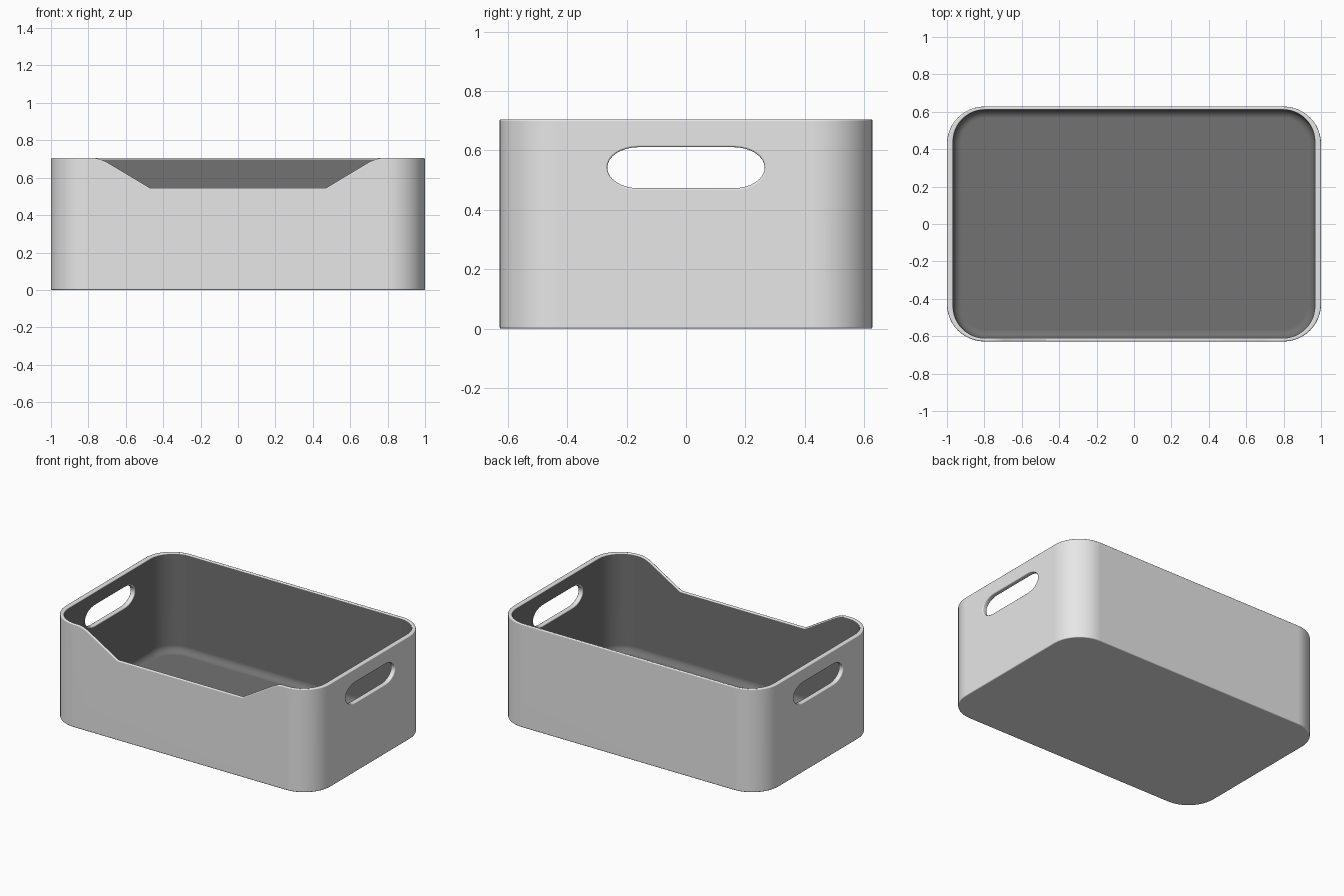
import bpy, bmesh
from math import sin, cos, pi, radians

cube = bpy.data.objects.get("Cube")
if cube:
    bpy.data.objects.remove(cube, do_unlink=True)


def make_material(name, value):
    mat = bpy.data.materials.new(name)
    mat.use_nodes = True
    color = (value, value, value, 1)
    mat.diffuse_color = color
    bsdf = mat.node_tree.nodes["Principled BSDF"]
    bsdf.inputs["Base Color"].default_value = color
    bsdf.inputs["Roughness"].default_value = 0.6
    return mat


light = make_material("light grey shell", 0.8)
dark = make_material("dark grey lining", 0.17)

HEIGHT, HALF_X, HALF_Y, RADIUS = 0.705, 1.0, 0.628, 0.2
WALL_X, WALL_Y, FLOOR, FILLET = 0.033, 0.018, 0.03, 0.045


def rounded_rect(hx, hy, r, steps=12):
    pts = []
    for k, (sx, sy) in enumerate(((1, 1), (-1, 1), (-1, -1), (1, -1))):
        for i in range(steps + 1):
            a = (k + i / steps) * pi / 2
            pts.append((sx * (hx - r) + r * cos(a), sy * (hy - r) + r * sin(a)))
    return pts


def new_object(name, bm, mats):
    bmesh.ops.recalc_face_normals(bm, faces=bm.faces)
    mesh = bpy.data.meshes.new(name)
    bm.to_mesh(mesh)
    bm.free()
    for m in mats:
        mesh.materials.append(m)
    obj = bpy.data.objects.new(name, mesh)
    bpy.context.collection.objects.link(obj)
    return obj


def prism(name, points):
    """Closed solid between two matching loops of points."""
    bm = bmesh.new()
    a, b = [[bm.verts.new(p) for p in loop] for loop in points]
    bm.faces.new(a)
    bm.faces.new(b)
    for i in range(len(a)):
        j = (i + 1) % len(a)
        bm.faces.new((a[i], a[j], b[j], b[i]))
    obj = new_object(name, bm, [light])
    obj.hide_render = True
    return obj


# Box body: rings lofted up the outside, over the rim and down the inside
ix, iy, ir = HALF_X - WALL_X, HALF_Y - WALL_Y, RADIUS - 0.03
levels = [(HALF_X, HALF_Y, RADIUS, 0), (HALF_X, HALF_Y, RADIUS, HEIGHT), (ix, iy, ir, HEIGHT)]
for i in range(7):
    a = i / 6 * pi / 2
    inset = FILLET * (1 - cos(a))
    levels.append((ix - inset, iy - inset, ir - inset, FLOOR + FILLET * (1 - sin(a))))

bm = bmesh.new()
rings = [[bm.verts.new((x, y, z)) for x, y in rounded_rect(hx, hy, r)]
         for hx, hy, r, z in levels]
for k, (low, high) in enumerate(zip(rings, rings[1:])):
    for i in range(len(low)):
        j = (i + 1) % len(low)
        face = bm.faces.new((low[i], low[j], high[j], high[i]))
        face.material_index = 1 if k >= 2 else 0
bm.faces.new(rings[0])
bm.faces.new(rings[-1]).material_index = 1
box = new_object("storage_box", bm, [light, dark])

# Front dip, with eased shoulders
half = [(0.47, 0.545), (0.695, 0.68), (0.715, 0.69), (0.738, 0.699), (0.8, 0.713), (0.8, 0.9)]
outline = half + [(-x, z) for x, z in reversed(half)]
cutters = [prism("front_dip_cutter", [[(x, y, z) for x, z in outline] for y in (-0.8, -0.5)])]

# Oval hand holes through both ends
END, TALL, STRAIGHT, MID = 0.105, 0.069, 0.16, 0.542
oval = []
for side in (1, -1):
    for i in range(17):
        a = -pi / 2 + i / 16 * pi
        oval.append((side * (STRAIGHT + END * cos(a)), MID + side * TALL * sin(a)))
for name, s in (("left", 1), ("right", -1)):
    cutters.append(prism(name + "_hand_hole_cutter",
                         [[(s * x, y, z) for y, z in oval] for x in (0.85, 1.15)]))

for cutter in cutters:
    mod = box.modifiers.new(cutter.name, 'BOOLEAN')
    mod.operation = 'DIFFERENCE'
    mod.solver = 'EXACT'
    mod.object = cutter

# Soft rounding on the rim, holes and base edge
bevel = box.modifiers.new("soft_edges", 'BEVEL')
bevel.width = 0.007
bevel.segments = 4
bevel.limit_method = 'ANGLE'
bevel.angle_limit = radians(45)
bevel.use_clamp_overlap = False
bevel.material = 0

# Bake the modifiers and drop the cutters
bpy.context.view_layer.update()
baked = bpy.data.meshes.new_from_object(
    box.evaluated_get(bpy.context.evaluated_depsgraph_get()))
box.modifiers.clear()
box.data = baked
baked.name = "storage_box"
for cutter in cutters:
    bpy.data.objects.remove(cutter, do_unlink=True)

# Smooth shading with crisp corners in the dip
bpy.ops.object.select_all(action='DESELECT')
box.select_set(True)
bpy.context.view_layer.objects.active = box
bpy.ops.object.shade_smooth_by_angle(angle=radians(27))
weighted = box.modifiers.new("even_shading", 'WEIGHTED_NORMAL')
weighted.keep_sharp = True
